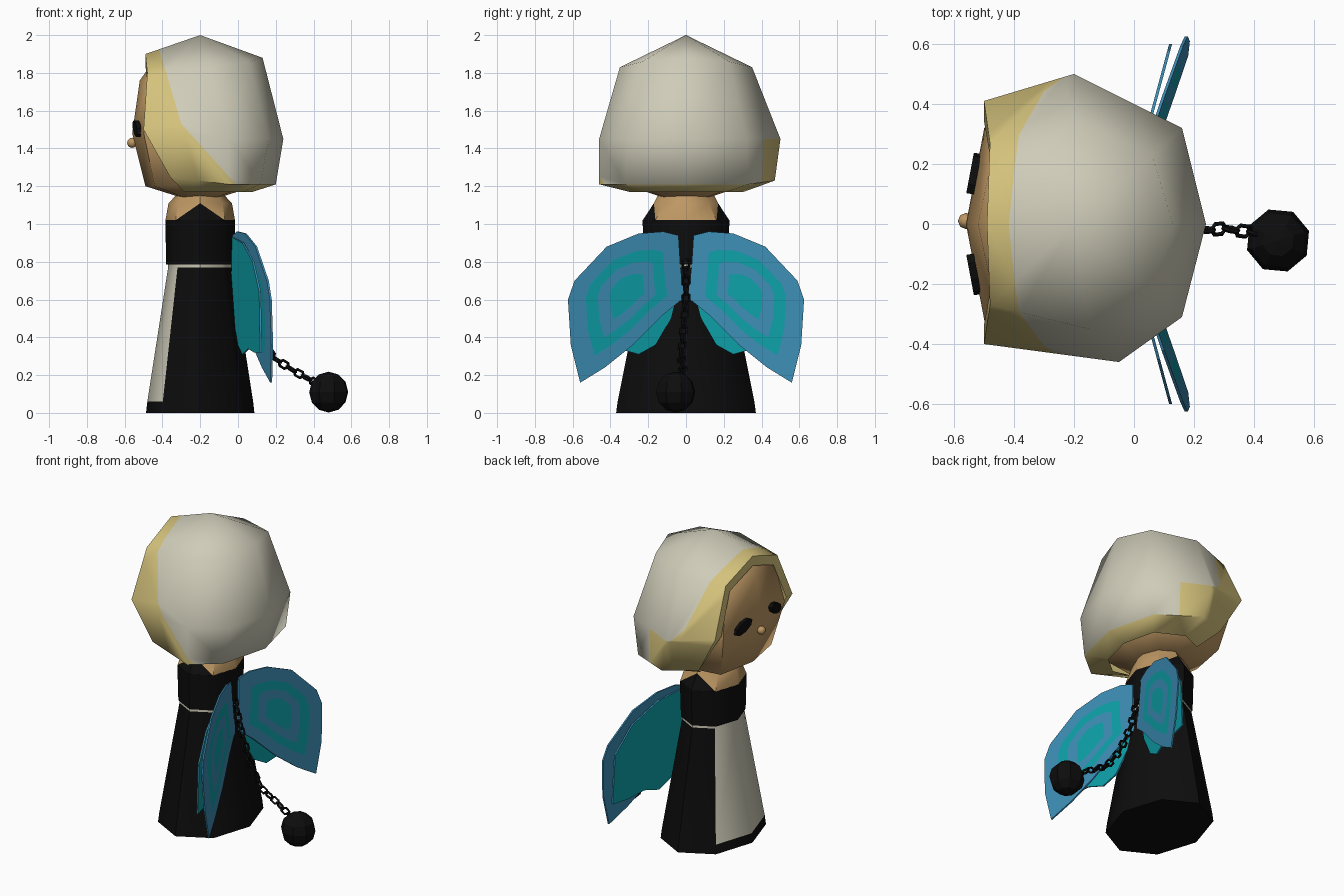
import bpy, bmesh, math
from mathutils import Matrix, Vector

if "Cube" in bpy.data.objects:
    bpy.data.objects.remove(bpy.data.objects["Cube"])


def mat(name, r, g, b):
    m = bpy.data.materials.new(name)
    m.diffuse_color = (r, g, b, 1)
    m.use_nodes = True
    m.node_tree.nodes["Principled BSDF"].inputs["Base Color"].default_value = m.diffuse_color
    return m


BLACK = mat("black", .004, .004, .004)
CREAM = mat("cream", .62, .60, .48)
GOLD = mat("gold", .66, .54, .20)
SKIN = mat("skin", .51, .31, .125)
BLUE = mat("wing blue", .045, .26, .45)
TEAL = mat("wing teal", .004, .34, .38)


def finish(bm, name, mats, smooth=None):
    bmesh.ops.recalc_face_normals(bm, faces=bm.faces)
    me = bpy.data.meshes.new(name)
    bm.to_mesh(me)
    bm.free()
    for m in mats:
        me.materials.append(m)
    if smooth:
        me.shade_smooth()
        me.set_sharp_from_angle(angle=math.radians(smooth))
    ob = bpy.data.objects.new(name, me)
    bpy.context.collection.objects.link(ob)
    return ob


def loft(rings, rule, cap=True):
    """Join equal rings of points; rule(i, j) gives the material of a face."""
    bm = bmesh.new()
    vs = [[bm.verts.new(p) for p in r] for r in rings]
    n = len(vs[0])
    for i in range(len(vs) - 1):
        for j in range(n):
            k = (j + 1) % n
            bm.faces.new((vs[i][j], vs[i][k], vs[i + 1][k], vs[i + 1][j])).material_index = rule(i, j)
    if cap:
        bm.faces.new(vs[0]).material_index = rule(0, 0)
        bm.faces.new(vs[-1]).material_index = rule(len(vs) - 2, 0)
    return bm


def octagon(z, rx, ry, cx=-.2, kx=.707, ky=.707):
    k = [(1, 0), (kx, ky), (0, 1), (-kx, ky), (-1, 0), (-kx, -ky), (0, -1), (kx, -ky)]
    return [(cx + rx * a, ry * b, z) for a, b in k]


# Dress skirt with a cream front panel and belt
skirt = [octagon(0, .287, .37), octagon(.06, .28, .362), octagon(.77, .17, .22), octagon(.79, .17, .22)]
finish(loft(skirt, lambda i, j: int(i == 2 or (i == 1 and j in (3, 4)))), "skirt", [BLACK, CREAM], 50)

# Bodice
finish(loft([octagon(.785, .18, .222), octagon(1.02, .185, .23)], lambda i, j: 0), "bodice", [BLACK], 50)

# Shoulders and neck, with black straps as triangles on the sides
bm = loft([octagon(1.02, .184, .229), octagon(1.11, .168, .17), octagon(1.15, .13, .15),
           octagon(1.22, .11, .12)], lambda i, j: 0)
for f in [f for f in bm.faces if len(f.verts) == 4 and f.calc_center_median().z < 1.09]:
    side = [v for v in f.verts if abs(v.co.x + .2) < .01]
    corner = [v for v in f.verts if abs(v.co.x + .2) > .01]
    if len(side) != 2:
        continue
    low = min(corner, key=lambda v: v.co.z)
    top = max(side, key=lambda v: v.co.z)
    new, _ = bmesh.utils.face_split(f, low, top)
    for g in (f, new):
        g.material_index = int(all(v in g.verts for v in side))
finish(bm, "neck_and_straps", [SKIN, BLACK], 40)

# Head
head = [octagon(z, rx, ry, -.2, .83, .88) for z, rx, ry in
        [(1.14, .1, .12), (1.2, .29, .3), (1.48, .36, .365), (1.76, .32, .29), (1.86, .25, .2)]]
finish(loft(head, lambda i, j: 0), "head", [SKIN], 60)

# Hair: eight-sided shell, open at the face, with a rim and an underside
A = [(.2, 0, 1.21), (.12, .33, 1.21), (-.15, .47, 1.23), (-.36, .38, 1.25), None,
     (-.36, -.38, 1.25), (-.05, -.46, 1.21), (.12, -.32, 1.21)]
B = [(.24, 0, 1.45), (.16, .32, 1.45), (-.2, .50, 1.45), (-.5, .41, 1.5), None,
     (-.5, -.40, 1.5), (-.05, -.46, 1.45), (.16, -.31, 1.45)]
C = [(.13, 0, 1.88), (.06, .23, 1.86), (-.2, .35, 1.83), (-.48, .27, 1.80), (-.49, 0, 1.90),
     (-.48, -.27, 1.80), (-.15, -.35, 1.83), (.06, -.23, 1.86)]
bm = bmesh.new()
ring = lambda pts: [bm.verts.new(p) if p else None for p in pts]
a, b, c = ring(A), ring(B), ring(C)
under = ring([p and (-.15 + .65 * (p[0] + .15), p[1] * .65, 1.17) for p in A])
apex = bm.verts.new((-.2, 0, 2))
for j in range(8):
    k = (j + 1) % 8
    bm.faces.new((c[j], c[k], apex))
    if 4 not in (j, k):
        for lo, hi in ((under, a), (a, b), (b, c)):
            bm.faces.new((lo[j], lo[k], hi[k], hi[j]))
rim = [a[3], b[3], c[3], c[4], c[5], b[5], a[5]]
inner = [bm.verts.new((v.co.x, v.co.y * .84, 1.5 + (v.co.z - 1.5) * .84)) for v in rim]
for i in range(6):
    bm.faces.new((rim[i], rim[i + 1], inner[i + 1], inner[i]))
# Cut the cream cap out of the gold hair along straight lines seen from the side
lines = [((-.41, 1.9), (-.3, 1.53)), ((-.3, 1.53), (-.02, 1.22))]
cuts = [(Vector((p[0], 0, p[1])), Vector((p[1] - q[1], 0, q[0] - p[0]))) for p, q in lines]
step = [(Vector((-.02, 0, 1.45)), Vector((1, 0, 0))), (Vector((-.02, 0, 1.45)), Vector((0, 0, 1)))]
for co, no in cuts + step:
    faces = [f for f in bm.faces if (co, no) in cuts or
             (f.calc_center_median().y > .05 and f.calc_center_median().z < 1.6)]
    geom = set(faces) | {e for f in faces for e in f.edges} | {v for f in faces for v in f.verts}
    bmesh.ops.bisect_plane(bm, geom=list(geom), plane_co=co, plane_no=no)
for f in bm.faces:
    p = f.calc_center_median()
    cream = p.z > 1.205 and all((p - co).dot(no) > 0 for co, no in cuts)
    if p.y > 0 and p.z < 1.45 and p.x < -.02:
        cream = False
    f.material_index = int(cream)
finish(bm, "hair", [GOLD, CREAM], 65)

# Eyes
for s, name in ((1, "left_eye"), (-1, "right_eye")):
    bm = bmesh.new()
    m = (Matrix.Translation((-.534, s * .168, 1.505)) @ Matrix.Rotation(-.185 * s, 4, 'Z')
         @ Matrix.Rotation(-.42 * s, 4, 'X') @ Matrix.Rotation(math.pi / 2, 4, 'Y')
         @ Matrix.Diagonal((.035, .075, 1, 1)))
    bmesh.ops.create_cone(bm, cap_ends=True, segments=8, radius1=1, radius2=1, depth=.025, matrix=m)
    finish(bm, name, [BLACK])

# Nose
bm = bmesh.new()
bmesh.ops.create_uvsphere(bm, u_segments=8, v_segments=6, radius=.027,
                          matrix=Matrix.Translation((-.56, .01, 1.43)))
finish(bm, "nose", [SKIN], 80)

# Wings: outlines in y, z; nested bands give the pattern
UPPER = [(.04, .94), (.12, .96), (.25, .95), (.42, .88), (.59, .70), (.625, .60), (.61, .36),
         (.56, .16), (.43, .24), (.28, .36), (.12, .52), (.01, .61), (.03, .78)]
LOWER = [(.05, .93), (.25, .90), (.45, .80), (.58, .64), (.60, .32), (.48, .32), (.36, .34),
         (.25, .31), (.16, .36), (.08, .50), (.03, .70)]


def wing(name, outline, s, depth, scales, colours):
    cy, cz = .31, .64
    def loop(scale, off):
        pts = [(cy + (y - cy) * scale, cz + (z - cz) * scale) for y, z in outline]
        return [(depth(y, z) + off, s * y, z) for y, z in pts]
    rings = [loop(k, -.005) for k in reversed(scales)] + [loop(k, .005) for k in scales]
    n = len(scales)
    bands = list(reversed(colours[:-1])) + [0] + colours[:-1]
    bm = loft(rings, lambda i, j: bands[i], cap=False)
    bm.verts.ensure_lookup_table()
    m = len(outline)
    for start in (0, (2 * n - 1) * m):
        bm.faces.new(bm.verts[start:start + m]).material_index = colours[-1]
    finish(bm, name, [BLUE, TEAL])


for s, side in ((1, "left"), (-1, "right")):
    wing(side + "_upper_wing", UPPER, s, lambda y, z: -.025 + .31 * y + .05 * (.7 - z),
         [1, .70, .50, .30], [0, 1, 0, 1])
    wing(side + "_lower_wing", LOWER, s, lambda y, z: -.04 + .27 * y, [1, .5], [1, 1])

# Chain: alternating links along a hanging path
path = [Vector(p) for p in [(-.02, 0, .79), (.03, 0, .6), (.1, -.015, .42), (.19, -.025, .29),
                            (.3, -.015, .22), (.41, -.03, .16)]]
links, gap, travel, turn = bmesh.new(), .047, 0.0, 0
for p, q in zip(path, path[1:]):
    d = q - p
    while travel < d.length:
        m = (Matrix.Translation(p + d.normalized() * travel)
             @ d.to_track_quat('X', 'Z').to_matrix().to_4x4()
             @ Matrix.Rotation(math.pi / 2 * turn + .3, 4, 'X'))
        grid = []
        for i in range(6):
            t = math.tau * i / 6
            grid.append([links.verts.new(m @ Vector((
                (.029 + .008 * math.cos(u)) * math.cos(t),
                (.021 + .008 * math.cos(u)) * math.sin(t), .008 * math.sin(u))))
                for u in (0, math.pi / 2, math.pi, 3 * math.pi / 2)])
        for i in range(6):
            for j in range(4):
                g, h, k = grid[i], grid[(i + 1) % 6], (j + 1) % 4
                links.faces.new((g[j], h[j], h[k], g[k]))
        travel += gap
        turn += 1
    travel -= d.length
finish(links, "chain", [BLACK])

# Iron ball
bm = bmesh.new()
bmesh.ops.create_uvsphere(bm, u_segments=8, v_segments=6, radius=.108,
                          matrix=Matrix.Translation((.48, -.055, .11)) @ Matrix.Rotation(.3, 4, 'Z'))
finish(bm, "iron_ball", [BLACK])
